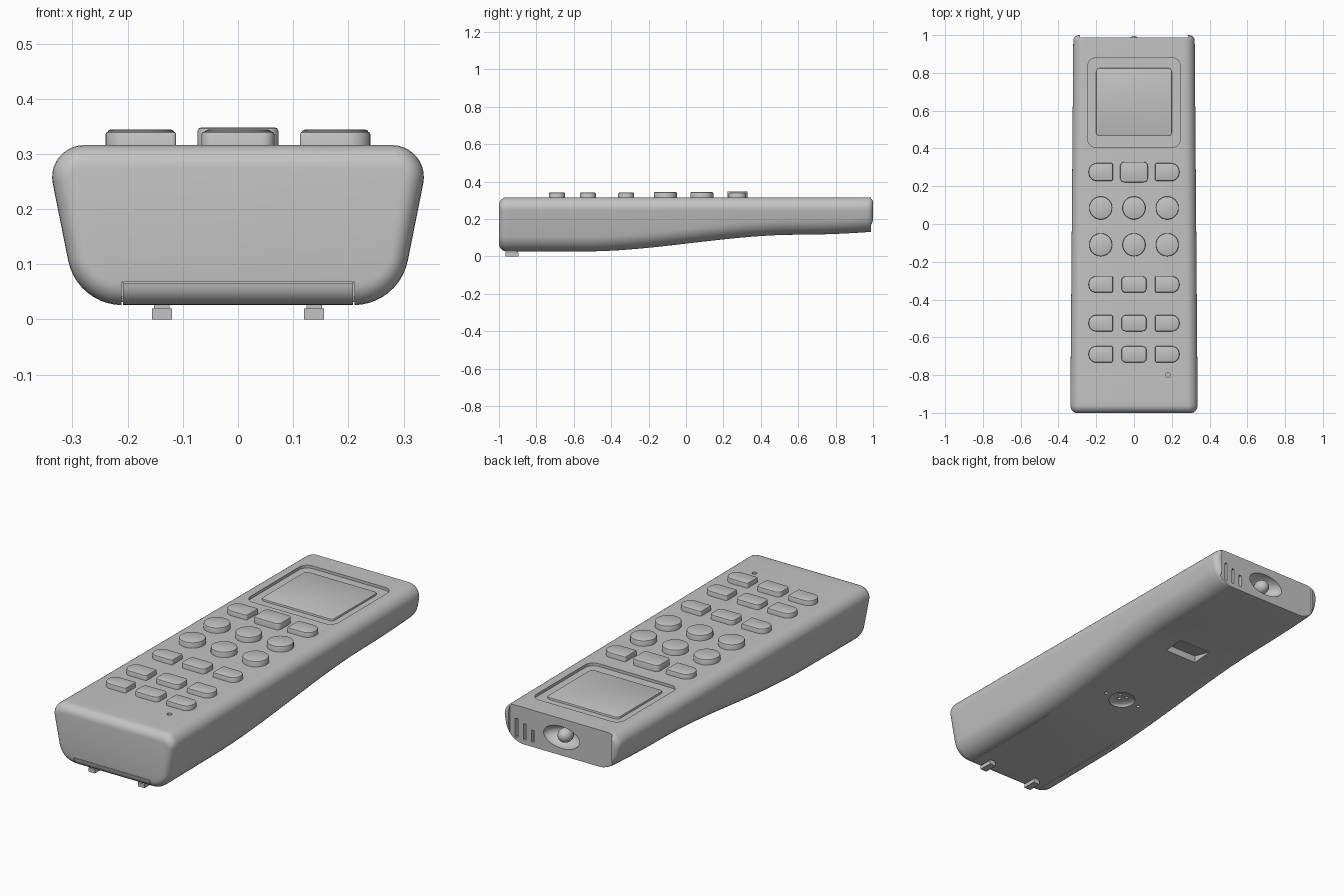
import bpy, bmesh, math
from mathutils import Vector, Matrix

if "Cube" in bpy.data.objects:
    bpy.data.objects.remove(bpy.data.objects["Cube"], do_unlink=True)

GREY = (0.55, 0.55, 0.55, 1)
grey = bpy.data.materials.new("grey plastic")
grey.use_nodes = True
grey.diffuse_color = GREY
grey.node_tree.nodes["Principled BSDF"].inputs["Base Color"].default_value = GREY
TOP = 0.316


def make(name, bm):
    bmesh.ops.recalc_face_normals(bm, faces=bm.faces)
    mesh = bpy.data.meshes.new(name)
    bm.to_mesh(mesh)
    bm.free()
    mesh.materials.append(grey)
    ob = bpy.data.objects.new(name, mesh)
    bpy.context.collection.objects.link(ob)
    return ob


def smooth(ob, angle=35):
    bpy.ops.object.select_all(action="DESELECT")
    bpy.context.view_layer.objects.active = ob
    ob.select_set(True)
    bpy.ops.object.shade_smooth_by_angle(angle=math.radians(angle))


def fillet(corners, steps=8):
    """Round the corners of a polygon given as (x, y, radius)."""
    out = []
    for i, (x, y, r) in enumerate(corners):
        p = Vector((x, y))
        a = (Vector(corners[i - 1][:2]) - p).normalized()
        b = (Vector(corners[(i + 1) % len(corners)][:2]) - p).normalized()
        half = a.angle(b) / 2
        mid = p + (a + b).normalized() * r / math.sin(half)
        start = (p + a * r / math.tan(half) - mid).normalized()
        end = (p + b * r / math.tan(half) - mid).normalized()
        out += [mid + r * start.slerp(end, k / steps) for k in range(steps + 1)]
    return out


def loft(name, rings):
    bm = bmesh.new()
    loops = [[bm.verts.new(p) for p in ring] for ring in rings]
    for a, b in zip(loops, loops[1:]):
        for i in range(len(a)):
            bm.faces.new((a[i - 1], a[i], b[i], b[i - 1]))
    bm.faces.new(loops[0])
    bm.faces.new(loops[-1])
    return make(name, bm)


def plate(name, x0, x1, y0, y1, z0, z1, radii, bevel=0.0):
    """Rounded slab; radii are for the left and right corners."""
    rl, rr = radii

    def ring(d, z):
        pts = [(x0 + d, y0 + d, rl - d), (x1 - d, y0 + d, rr - d),
               (x1 - d, y1 - d, rr - d), (x0 + d, y1 - d, rl - d)]
        return [(p.x, p.y, z) for p in fillet(pts)]
    levels = [(0, z0), (0, z1 - bevel)]
    if bevel:
        levels += [(bevel * 0.3, z1 - bevel * 0.3), (bevel, z1)]
    return loft(name, [ring(d, z) for d, z in levels])


def box(name, x0, x1, y0, y1, z0, z1):
    bm = bmesh.new()
    bmesh.ops.create_cube(bm, size=1)
    for v in bm.verts:
        v.co = (v.co.x * (x1 - x0) + (x0 + x1) / 2, v.co.y * (y1 - y0) + (y0 + y1) / 2,
                v.co.z * (z1 - z0) + (z0 + z1) / 2)
    return make(name, bm)


def ellipsoid(name, centre, radii):
    bm = bmesh.new()
    bmesh.ops.create_uvsphere(bm, u_segments=32, v_segments=20, radius=1)
    bmesh.ops.transform(bm, matrix=Matrix.Translation(centre) @ Matrix.Diagonal((*radii, 1)), verts=bm.verts)
    return make(name, bm)


def cut(target, cutter):
    mod = target.modifiers.new("cut", "BOOLEAN")
    mod.operation, mod.solver, mod.object = "DIFFERENCE", "EXACT", cutter
    bpy.context.view_layer.objects.active = target
    bpy.ops.object.modifier_apply(modifier=mod.name)
    bpy.data.objects.remove(cutter, do_unlink=True)


# Body: lofted cross-sections with a deeper grip at the front
def bottom(y):
    t = min(max((y + 0.55) / 1.15, 0), 1)
    return 0.026 + 0.09 * t * t * (3 - 2 * t) + 0.016 * max(0, (y - 0.6) / 0.4) ** 2


def section(y, side, rim):
    wide = 0.342 - 0.008 * y - side
    low, high = bottom(y) + rim, TOP - rim
    foot = wide - 0.2 * (high - low)
    pts = [(-foot, low, 0.1 - rim), (foot, low, 0.1 - rim),
           (wide, high, 0.058 - rim), (-wide, high, 0.058 - rim)]
    return [(p.x, y, p.y) for p in fillet(pts, 10)]


rings = []
for k in range(7):
    a = math.radians(15 * k)
    d = 0.042 * (1 - math.sin(a))
    rings.append(section(-1 + 0.042 * (1 - math.cos(a)), d, d))
rings += [section(-0.92 + 0.08 * k, 0, 0) for k in range(24)]
for k in range(6):
    a = math.radians(18 * k)
    rings.append(section(0.97 + 0.03 * math.sin(a), 0.03 * (1 - math.cos(a)), 0))
body = loft("body", rings)

# End panel set between the cheeks, with emitter recess and slits
cut(body, box("cutter", -0.285, 0.285, 0.988, 1.1, 0, 0.5))
cut(body, ellipsoid("cutter", (0, 0.99, 0.222), (0.1, 0.07, 0.055)))
for x, z in ((0.25, 0.25), (0.205, 0.235), (0.16, 0.215)):
    cut(body, box("cutter", x - 0.007, x + 0.007, 0.96, 1.1, 0.155, z))
emitter = ellipsoid("emitter", (0, 0.955, 0.222), (0.035, 0.04, 0.035))
smooth(emitter)

# Display recess and screen
cut(body, plate("cutter", -0.245, 0.245, 0.405, 0.88, TOP - 0.014, 0.4, (0.045, 0.045)))
screen = plate("screen", -0.2, 0.2, 0.465, 0.825, TOP - 0.03, TOP - 0.004, (0.018, 0.018), 0.004)
smooth(screen)

# Reset pinhole
cut(body, plate("cutter", 0.168, 0.192, -0.812, -0.788, 0.29, 0.4, (0.0119, 0.0119)))

# Underside: finger notch, dimple and small holes
notch = box("cutter", -0.09, 0.09, 0.35, 0.46, 0, 0.15)
for v in notch.data.vertices:
    if v.co.z > 0.1:
        v.co.z = bottom(v.co.y) + (0.035 if v.co.y < 0.4 else 0.002)
cut(body, notch)
low = bottom(-0.09)
cut(body, ellipsoid("cutter", (0, -0.09, low), (0.065, 0.065, 0.018)))
for x, y in ((-0.1, -0.09), (0.1, -0.09), (-0.02, -0.08), (0.02, -0.08), (0, -0.11)):
    cut(body, plate("cutter", x - 0.008, x + 0.008, y - 0.008, y + 0.008, 0, low + 0.03, (0.0079, 0.0079)))

# Battery cover seams
for s in (-0.21, 0.21):
    cut(body, box("cutter", s - 0.0015, s + 0.0015, -1.1, -0.35, 0, 0.032))
    cut(body, box("cutter", s - 0.0015, s + 0.0015, -1.1, -0.98, 0, 0.067))
cut(body, box("cutter", -0.21, 0.21, -1.1, -0.99, 0.0655, 0.0685))
smooth(body)

# Cover hooks under the front edge
for side, s in (("right", -1), ("left", 1)):
    box(side + "_hook", s * 0.138 - 0.018, s * 0.138 + 0.018, -0.965, -0.895, 0, 0.02)
    box(side + "_hook_stem", s * 0.138 - 0.014, s * 0.138 + 0.014, -0.908, -0.897, 0.015, 0.04)


# Keypad
def key(name, x0, x1, y, half, z, radii):
    smooth(plate(name, x0, x1, y - half, y + half, TOP - 0.01, z, radii, 0.006))


for row, y in enumerate((0.275, -0.32, -0.525, -0.69)):
    first = row == 0
    half = 0.047 if first else 0.043
    key(f"left_key_{row}", -0.24, -0.112, y, half, 0.341, (half - 0.004, 0.007))
    key(f"right_key_{row}", 0.112, 0.24, y, half, 0.341, (0.007, half - 0.004))
    w = 0.073 if first else 0.066
    key(f"middle_key_{row}", -w, w, y, 0.054 if first else 0.043, 0.348 if first else 0.341, (0.022, 0.022))
for row, y in enumerate((0.085, -0.11)):
    for col, x in enumerate((-0.176, 0, 0.176)):
        key(f"round_key_{row}_{col}", x - 0.061, x + 0.061, y, 0.061, 0.344, (0.0609, 0.0609))
